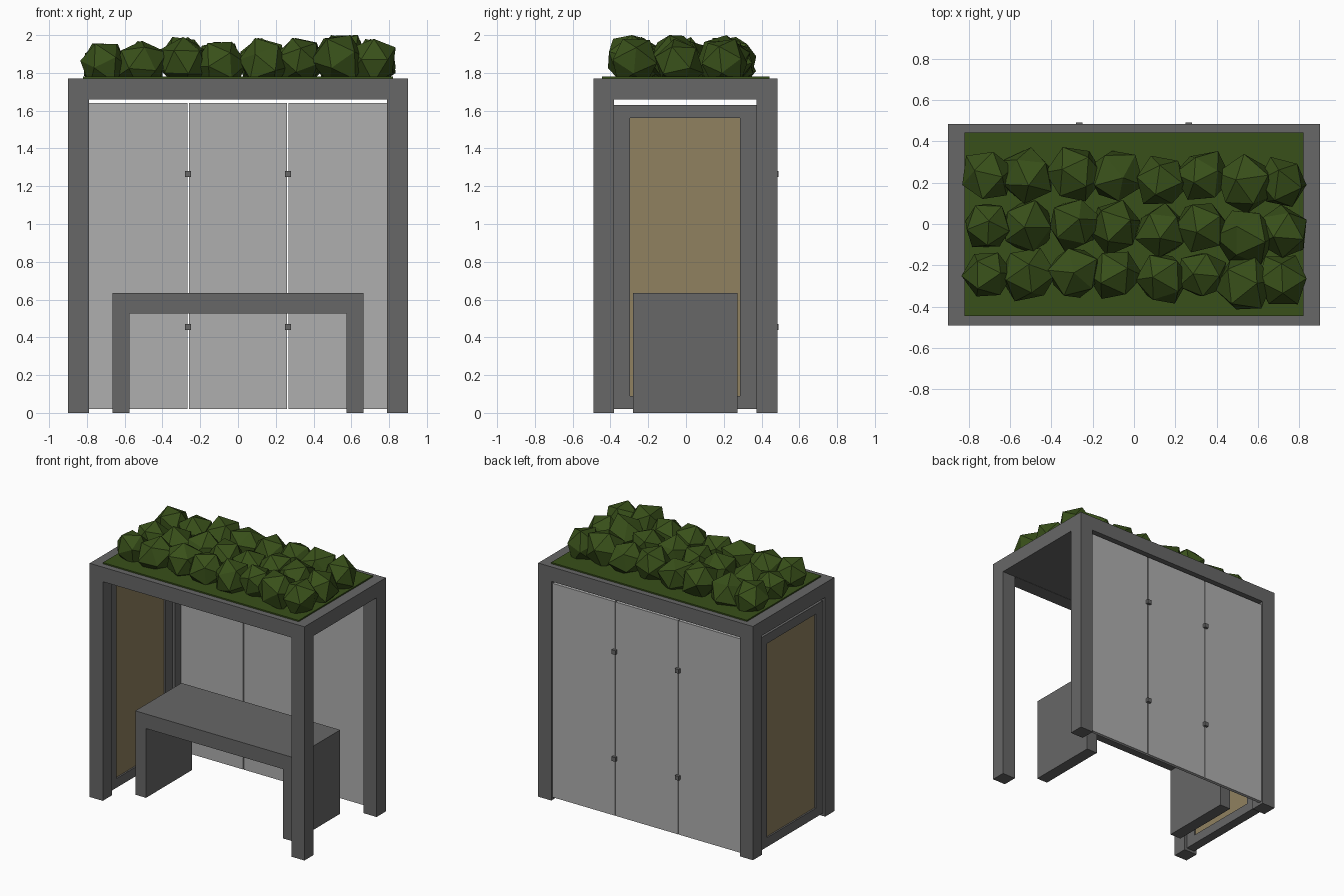
import bpy, bmesh, math, random
from mathutils import Euler, Vector

if "Cube" in bpy.data.objects:
    bpy.data.objects.remove(bpy.data.objects["Cube"])

random.seed(7)


def material(name, r, g, b):
    m = bpy.data.materials.new(name)
    m.diffuse_color = (r, g, b, 1)
    m.use_nodes = True
    m.node_tree.nodes["Principled BSDF"].inputs["Base Color"].default_value = m.diffuse_color
    return m


DARK = material("dark_metal", 0.135, 0.135, 0.135)
PALE = material("pale_glass", 0.43, 0.43, 0.43)
TAN = material("tan_board", 0.28, 0.22, 0.115)
GREEN = material("leaf_green", 0.040, 0.080, 0.010)


def finish(name, bm, mat):
    me = bpy.data.meshes.new(name)
    bm.to_mesh(me)
    bm.free()
    me.materials.append(mat)
    ob = bpy.data.objects.new(name, me)
    bpy.context.collection.objects.link(ob)
    return ob


def box(name, x, y, z, mat=DARK):
    """Box from (min, max) pairs."""
    bm = bmesh.new()
    bmesh.ops.create_cube(bm, size=1)
    for v in bm.verts:
        v.co = [(a + b) / 2 + c * (b - a) for (a, b), c in zip((x, y, z), v.co)]
    return finish(name, bm, mat)


def extruded(name, outline, axis, depth, mat=DARK):
    """Extrude a 2D outline (u, z) along x or y between the depth limits."""
    bm = bmesh.new()
    place = (lambda u, z, d: (d, u, z)) if axis == "x" else (lambda u, z, d: (u, d, z))
    face = bm.faces.new([bm.verts.new(place(u, z, depth[0])) for u, z in outline])
    new = bmesh.ops.extrude_face_region(bm, geom=[face])["geom"]
    for v in new:
        if isinstance(v, bmesh.types.BMVert):
            v.co["xyz".index(axis)] = depth[1]
    bmesh.ops.recalc_face_normals(bm, faces=bm.faces)
    return finish(name, bm, mat)


X0, X1 = 0.79, 0.90
YF, YB = (-0.49, -0.38), (0.373, 0.484)
TOP = (1.66, 1.77)

# Posts and roof beams
for side, x in (("left", (-X1, -X0)), ("right", (X0, X1))):
    box(f"front_{side}_post", x, YF, (0, TOP[0]))
    box(f"back_{side}_post", x, YB, (0, TOP[0]))
    box(f"{side}_roof_beam", x, (YF[1], YB[0]), TOP)
box("front_roof_beam", (-X1, X1), YF, TOP)
box("back_roof_beam", (-X1, X1), YB, TOP)

# Ceiling and planting bed
box("ceiling", (-X0, X0), (YF[1], YB[0]), (1.662, 1.70))
box("planting_bed", (-0.82, 0.82), (-0.445, 0.442), (1.70, 1.78), GREEN)

# Back wall panes
for i, x in enumerate(((-0.79, -0.268), (-0.26, 0.26), (0.268, 0.79))):
    box(f"back_pane_{i + 1}", x, (0.445, 0.470), (0.02, 1.64), PALE)

# Clips joining the panes
for x in (-0.265, 0.265):
    for z in (0.455, 1.265):
        box("pane_clip", (x - 0.016, x + 0.016), (0.425, 0.49), (z - 0.016, z + 0.016))

# Left side display: rails, stiles and board
DX = (-0.88, -0.81)
for name, z in (("bottom", (0.02, 0.09)), ("top", (1.56, 1.63))):
    box(f"display_{name}_rail", DX, (YF[1], YB[0]), z)
for name, y in (("front", (YF[1], -0.297)), ("back", (0.287, YB[0]))):
    box(f"display_{name}_stile", DX, y, (0.09, 1.56))
box("display_board", (-0.868, -0.822), (-0.297, 0.287), (0.09, 1.56), TAN)

# Bench
extruded("bench", [(-0.665, 0), (-0.575, 0), (-0.575, 0.525), (0.575, 0.525),
                   (0.575, 0), (0.665, 0), (0.665, 0.635), (-0.665, 0.635)],
         "y", (-0.28, 0.273))

# Low-poly shrubs: columns of (x, y offset, top height, radius), three rows
COLUMNS = [(-0.71, 0.0, 1.955, 0.135), (-0.515, 0.0, 1.97, 0.145),
           (-0.29, 0.01, 1.99, 0.14), (-0.09, 0.0, 1.965, 0.14),
           (0.135, -0.02, 1.985, 0.135), (0.33, 0.0, 1.985, 0.135),
           (0.54, -0.045, 2.0, 0.15), (0.715, -0.03, 1.98, 0.135)]
for row_y in (-0.245, -0.01, 0.23):
    for x, dy, top, r in COLUMNS:
        bm = bmesh.new()
        bmesh.ops.create_icosphere(bm, subdivisions=1, radius=r)
        turn = Euler([random.uniform(0, math.tau) for _ in range(3)]).to_matrix()
        for v in bm.verts:
            v.co = turn @ v.co * random.uniform(0.88, 1.08)
        lift = top - max(v.co.z for v in bm.verts)
        for v in bm.verts:
            v.co += Vector((x, row_y + dy, lift))
            v.co.x = max(-0.835, min(0.835, v.co.x))
        finish("shrub", bm, GREEN)
